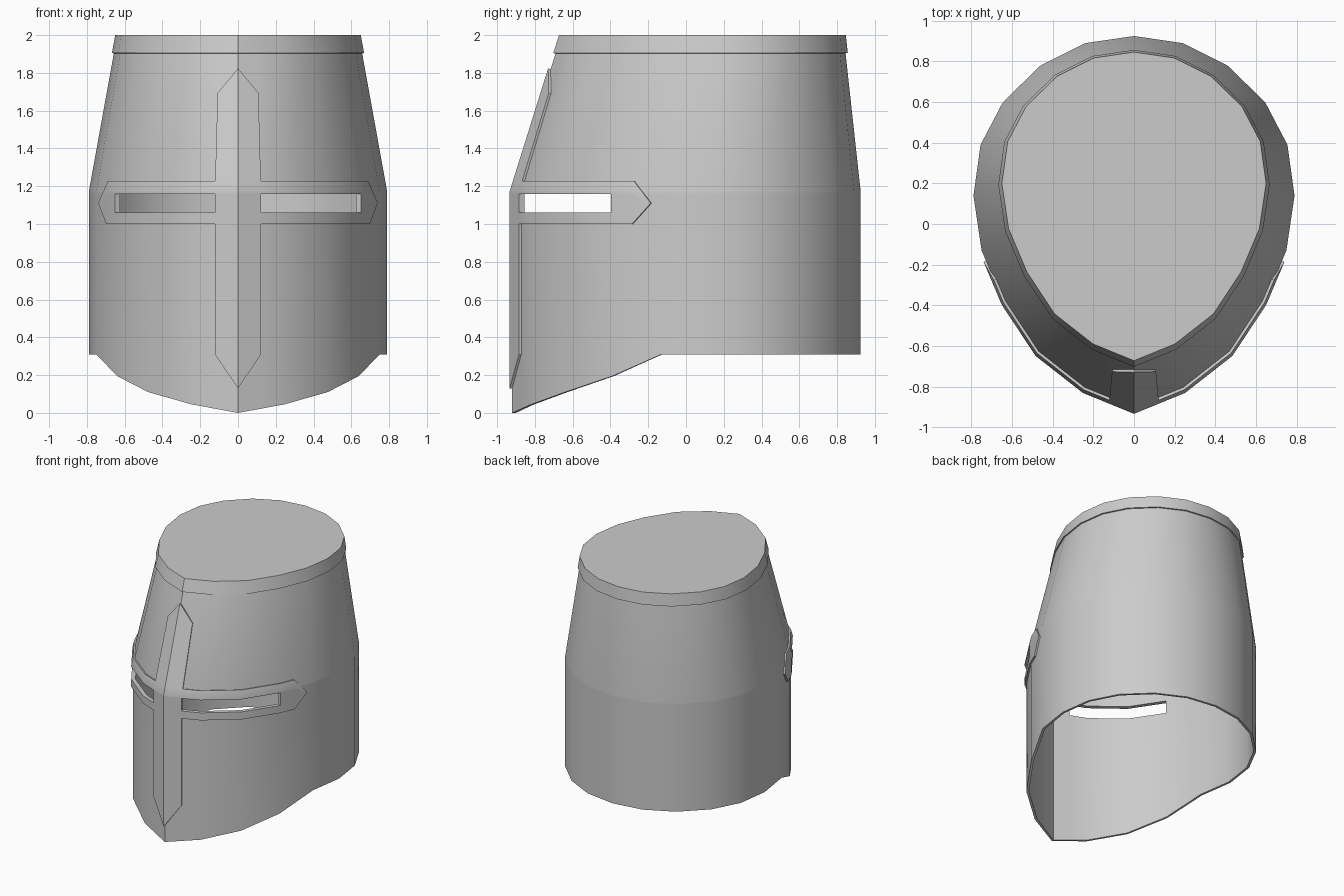
import bpy, bmesh, math

if "Cube" in bpy.data.objects:
    bpy.data.objects.remove(bpy.data.objects["Cube"])

# Right half of the plan outline, front ridge to back (mirrored later)
OUTLINE = [(0, -.92), (.245, -.82), (.475, -.64), (.64, -.39), (.75, -.13), (.79, .14),
           (.755, .39), (.645, .60), (.46, .78), (.24, .89), (0, .925)]
HEM = [0, .045, .11, .195] + [.31] * 7
BEND, TOP = 1.17, 2.0
SLIT = (.48, 3)          # eye slit span along the outline
SLIT_Z = (1.06, 1.16)


def lerp(values, t):
    i = min(int(t), len(values) - 2)
    return values[i] + (values[i + 1] - values[i]) * (t - i)


def wall(t, z, grow=1.0):
    """Point on the helmet wall at outline parameter t and height z."""
    x = lerp([p[0] for p in OUTLINE], t)
    y = lerp([p[1] for p in OUTLINE], t)
    k = max(0, (z - BEND) / (TOP - BEND))
    s = 1 - .19 * k
    x, y = x * s, y * s + .085 * k
    return (x * grow, .1 + (y - .1) * grow, z)


def build(name, polys, thickness, offset):
    """Make a mirrored, thickened sheet from half-side polygons."""
    bm = bmesh.new()
    for poly in polys:
        bm.faces.new([bm.verts.new(p) for p in poly])
    bmesh.ops.remove_doubles(bm, verts=bm.verts, dist=1e-4)
    me = bpy.data.meshes.new(name)
    bm.to_mesh(me)
    bm.free()
    ob = bpy.data.objects.new(name, me)
    bpy.context.collection.objects.link(ob)
    ob.modifiers.new("Mirror", 'MIRROR').use_clip = True
    sol = ob.modifiers.new("Solidify", 'SOLIDIFY')
    sol.thickness, sol.offset, sol.use_even_offset = thickness, offset, True
    bpy.ops.object.select_all(action='DESELECT')
    ob.select_set(True)
    bpy.context.view_layer.objects.active = ob
    bpy.ops.object.convert(target='MESH')
    bpy.ops.object.shade_smooth_by_angle(angle=math.radians(30))
    return ob


def strip(t0, t1, zs0, zs1):
    """Quads between two columns, leaving the eye slit open."""
    quads = []
    for j in range(len(zs0) - 1):
        in_slit = SLIT[0] <= t0 and t1 <= SLIT[1] and zs0[j] == SLIT_Z[0]
        if not in_slit:
            quads.append([wall(t0, zs0[j]), wall(t1, zs1[j]),
                          wall(t1, zs1[j + 1]), wall(t0, zs0[j + 1])])
    return quads


# Helmet shell with sloping hem and eye slits
cols = [0, SLIT[0]] + list(range(1, 11))
rows = [*SLIT_Z, BEND, 1.985]
polys = []
for a, b in zip(cols, cols[1:]):
    polys += strip(a, b, [lerp(HEM, a)] + rows, [lerp(HEM, b)] + rows)
build("helmet_shell", polys, .018, -1)

# Cross-shaped face reinforcement with pointed ends
arm = [1.0, *SLIT_Z, BEND, 1.225]
polys = strip(0, SLIT[0], [.13] + arm + [1.82], [.31] + arm + [1.69])
arm_cols = [SLIT[0], 1, 2, 3, 3.42]
for a, b in zip(arm_cols, arm_cols[1:]):
    polys += strip(a, b, arm, arm)
for z0, z1 in zip(arm, arm[1:]):
    polys.append([wall(3.42, z0), wall(3.8, 1.11), wall(3.42, z1)])
build("face_cross", polys, .013, 1)

# Flat top plate with a folded rim
polys = [[wall(t, 1.905, 1.016), wall(t + 1, 1.905, 1.016),
          wall(t + 1, TOP, 1.016), wall(t, TOP, 1.016)] for t in range(10)]
polys.append([wall(t, TOP, 1.016) for t in range(11)])
build("top_plate", polys, .01, -1)
